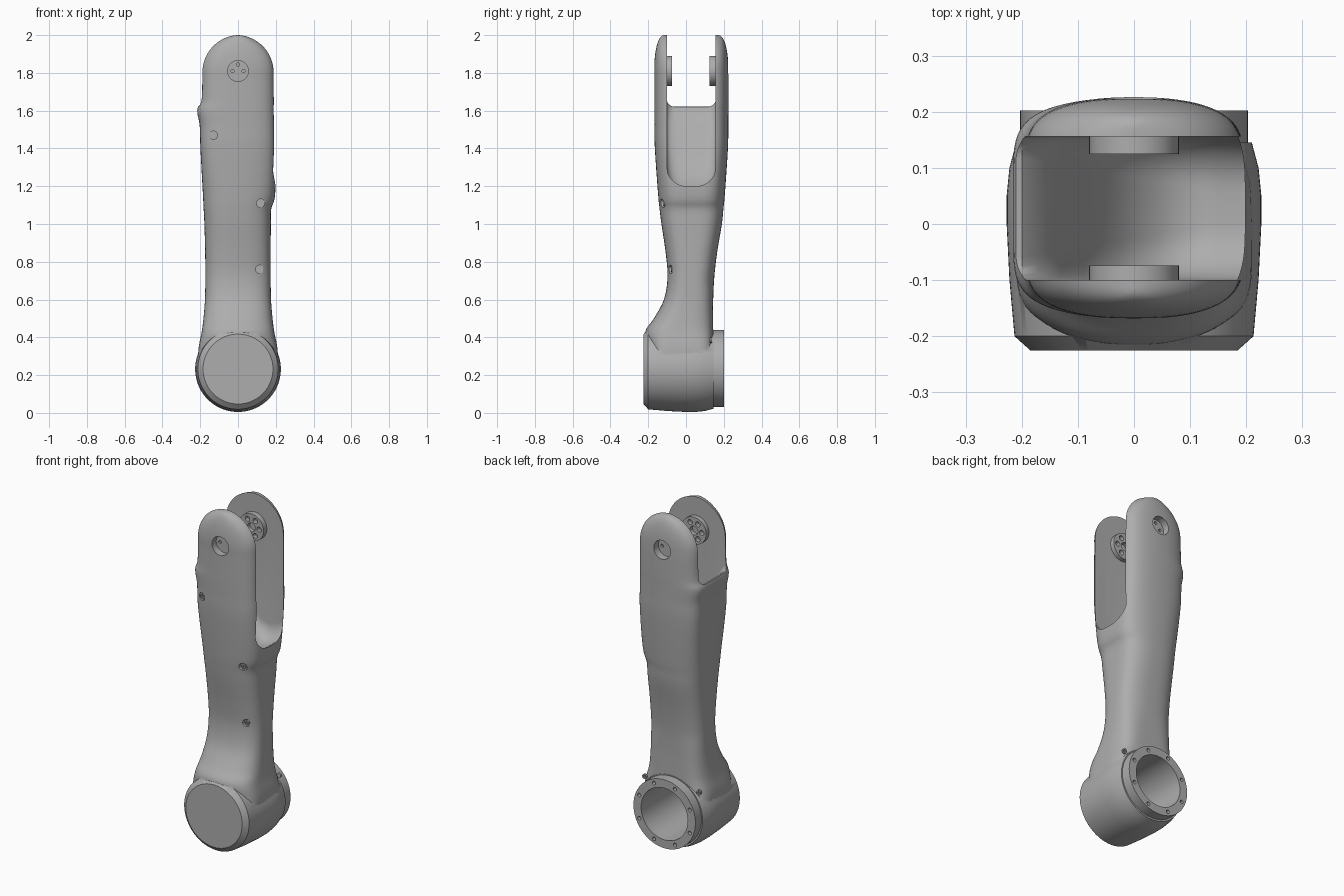
import bpy, bmesh, math
from mathutils import Vector

cube = bpy.data.objects.get("Cube")
if cube:
    bpy.data.objects.remove(cube, do_unlink=True)

grey = bpy.data.materials.new("satin_grey")
grey.use_nodes = True
COLOUR = (0.42, 0.42, 0.42, 1)
grey.diffuse_color = COLOUR
grey.node_tree.nodes["Principled BSDF"].inputs["Base Color"].default_value = COLOUR

MID_Y = 0.028      # middle of the fork
PIVOT_Z = 1.81     # upper joint height
DRUM_Z = 0.235     # lower joint height


def loft(name, rings):
    """Skin a list of closed rings and cap both ends."""
    bm = bmesh.new()
    rows = [[bm.verts.new(p) for p in ring] for ring in rings]
    n = len(rows[0])
    for a, b in zip(rows, rows[1:]):
        for i in range(n):
            j = (i + 1) % n
            bm.faces.new((a[i], a[j], b[j], b[i]))
    bm.faces.new(rows[0])
    bm.faces.new(rows[-1])
    bmesh.ops.recalc_face_normals(bm, faces=bm.faces)
    mesh = bpy.data.meshes.new(name)
    bm.to_mesh(mesh)
    bm.free()
    obj = bpy.data.objects.new(name, mesh)
    bpy.context.collection.objects.link(obj)
    return obj


def lathe(name, x, z, profile, segs=64):
    """Turn (y, radius) pairs about an axis parallel to y."""
    turn = [2 * math.pi * i / segs for i in range(segs)]
    return loft(name, [[Vector((x + r * math.cos(t), y, z + r * math.sin(t)))
                        for t in turn] for y, r in profile])


def rod(name, x, z, y0, y1, r, segs=24):
    return lathe(name, x, z, [(y0, r), (y1, r)], segs)


def combine(obj, other, operation):
    """Apply a boolean and discard the second object."""
    mod = obj.modifiers.new("combine", 'BOOLEAN')
    mod.operation = operation
    mod.solver = 'EXACT'
    mod.object = other
    bpy.context.view_layer.update()
    graph = bpy.context.evaluated_depsgraph_get()
    mesh = bpy.data.meshes.new_from_object(obj.evaluated_get(graph))
    obj.modifiers.clear()
    obj.data = mesh
    bpy.data.objects.remove(other, do_unlink=True)


def cut(obj, x, z, y0, y1, r, segs=24):
    combine(obj, rod("cutter", x, z, y0, y1, r, segs), 'DIFFERENCE')


def section(z, left, right, front, back, p, q, segs=96):
    """Soft rectangle, flatter at the back near the lower joint."""
    mid, half = (front + back) / 2, (back - front) / 2
    ring = []
    for i in range(segs):
        t = 2 * math.pi * (i + 0.5) / segs
        c, s = math.cos(t), math.sin(t)
        px = p + (max(0, 0.7 - z) * 10 if s > 0 else 0)
        x = (right if c > 0 else left) * math.copysign(abs(c) ** (2 / px), c)
        ring.append(Vector((x, mid + half * math.copysign(abs(s) ** (2 / q), s), z)))
    return ring


def smooth_rows(keys, steps=5):
    """Catmull-Rom interpolation between key rows."""
    out = []
    for i in range(len(keys) - 1):
        a, b, c, d = (keys[max(0, min(len(keys) - 1, i + k))] for k in (-1, 0, 1, 2))
        for s in range(steps):
            t = s / steps
            out.append([0.5 * (2 * q + (r - p) * t + (2 * p - 5 * q + 4 * r - w) * t * t
                               + (3 * q - p - 3 * r + w) * t ** 3)
                        for p, q, r, w in zip(a, b, c, d)])
    return out


# Arm shell: height, left, right, front, back, corner exponents
keys = [
    (0.235, 0.212, 0.212, -0.19, 0.143, 3, 5),
    (0.34, 0.209, 0.209, -0.2, 0.143, 2.6, 4.5),
    (0.43, 0.192, 0.192, -0.215, 0.143, 2.2, 3.5),
    (0.5, 0.183, 0.183, -0.17, 0.143, 2.4, 3),
    (0.6, 0.175, 0.175, -0.117, 0.144, 2.6, 3),
    (0.72, 0.173, 0.173, -0.098, 0.15, 2.6, 3),
    (0.85, 0.174, 0.173, -0.108, 0.165, 2.6, 3.2),
    (1.0, 0.178, 0.174, -0.13, 0.19, 2.5, 3.5),
    (1.08, 0.182, 0.176, -0.14, 0.198, 2.4, 3.8),
    (1.16, 0.186, 0.197, -0.148, 0.206, 2.3, 4.2),
    (1.4, 0.199, 0.198, -0.165, 0.222, 2.2, 6),
    (1.52, 0.203, 0.197, -0.167, 0.224, 2.2, 6),
    (1.6, 0.216, 0.196, -0.168, 0.225, 2.2, 6),
    (1.66, 0.199, 0.196, -0.168, 0.226, 2.2, 6),
    (1.805, 0.195, 0.195, -0.168, 0.226, 2.2, 6),
]
rows = smooth_rows(keys)
for i in range(15):   # rounded fork tips
    t = math.radians(88 * i / 14)
    w, bulge = 0.195 * math.cos(t), 0.057 * math.cos(t) ** 0.8
    rows.append((1.805 + 0.195 * math.sin(t), w, w, -0.112 - bulge, 0.168 + bulge, 2.2, 6))
arm = loft("arm_shell", [section(*r) for r in rows])


# Fork opening: floor drops from the high lip to the low lip
def u_section(x, floor, radius, y0=-0.1, y1=0.156):
    pts = [Vector((x, y0, 2.3))]
    for cy, start in ((y0 + radius, 180), (y1 - radius, 270)):
        for k in range(9):
            t = math.radians(start + 90 * k / 8)
            pts.append(Vector((x, cy + radius * math.cos(t),
                               floor + radius + radius * math.sin(t))))
    pts.append(Vector((x, y1, 2.3)))
    return pts


floor = [(-0.4, 1.64, 0.04), (-0.2, 1.62, 0.04), (-0.17, 1.59, 0.045), (-0.13, 1.51, 0.05),
         (-0.09, 1.38, 0.06), (-0.03, 1.26, 0.07), (0.04, 1.19, 0.08), (0.1, 1.165, 0.09),
         (0.15, 1.17, 0.1), (0.19, 1.2, 0.1), (0.4, 1.22, 0.1)]
combine(arm, loft("cutter", [u_section(*f) for f in floor]), 'DIFFERENCE')

# Lower joint drum and rear mounting ring
drum = lathe("drum", 0, 0.232, [(-0.225, 0.185), (-0.2, 0.213), (-0.1, 0.222), (0.0, 0.227),
                                (0.05, 0.227), (0.1, 0.222), (0.145, 0.21)], 96)
combine(arm, drum, 'UNION')
combine(arm, rod("ring", 0, DRUM_Z, 0.12, 0.202, 0.203, 96), 'UNION')
cut(arm, 0, DRUM_Z, -0.19, 0.3, 0.153, 64)
for i in range(8):
    t = math.pi * (i + 0.5) / 4
    cut(arm, 0.179 * math.cos(t), DRUM_Z + 0.179 * math.sin(t), 0.18, 0.3, 0.011, 12)

# Upper pivot hubs inside each prong, with outer recesses
for side, inner, wall in ((-1, -0.074, -0.12), (1, 0.125, 0.175)):
    combine(arm, rod("hub", 0, PIVOT_Z, min(inner, wall), max(inner, wall), 0.08, 48), 'UNION')

    def bore(x, z, start, end, r, segs=24):
        cut(arm, x, z, min(start, end), max(start, end), r, segs)

    bore(0, PIVOT_Z, side * 0.4, wall + side * 0.006, 0.055, 32)
    bore(0, PIVOT_Z, inner - side * 0.05, inner + side * 0.025, 0.026)
    for i in range(6):
        t = math.pi * i / 3
        bore(0.051 * math.cos(t), PIVOT_Z + 0.051 * math.sin(t),
             inner - side * 0.05, inner + side * 0.025, 0.015, 16)
    for x, z in ((0, 0.034), (-0.03, 0), (0.03, 0)):
        bore(x, PIVOT_Z + z, side * 0.4, wall - side * 0.006, 0.009, 12)

# Countersunk screws: x, z, depth of the seat, facing direction
parts = [arm]
screws = [("front_screw_top", -0.13, 1.47, -0.138, -1),
          ("front_screw_middle", 0.12, 1.11, -0.112, -1),
          ("front_screw_low", 0.115, 0.76, -0.073, -1),
          ("rear_screw_left", 0.178, 0.385, 0.13, 1),
          ("rear_screw_right", -0.178, 0.385, 0.13, 1)]
for name, x, z, seat, side in screws:
    far = seat + side * 0.06
    cut(arm, x, z, min(seat, far), max(seat, far), 0.022)
    a, b = seat - side * 0.004, seat + side * 0.007
    head = rod(name, x, z, min(a, b), max(a, b), 0.014)
    cut(head, x, z, min(seat, far), max(seat, far), 0.007, 6)
    parts.append(head)

# Finish: one colour, smooth with crisp edges
bpy.ops.object.select_all(action='DESELECT')
for obj in parts:
    obj.data.materials.clear()
    obj.data.materials.append(grey)
    for face in obj.data.polygons:
        face.material_index = 0
    obj.select_set(True)
bpy.context.view_layer.objects.active = arm
bpy.ops.object.shade_smooth_by_angle(angle=math.radians(32))
